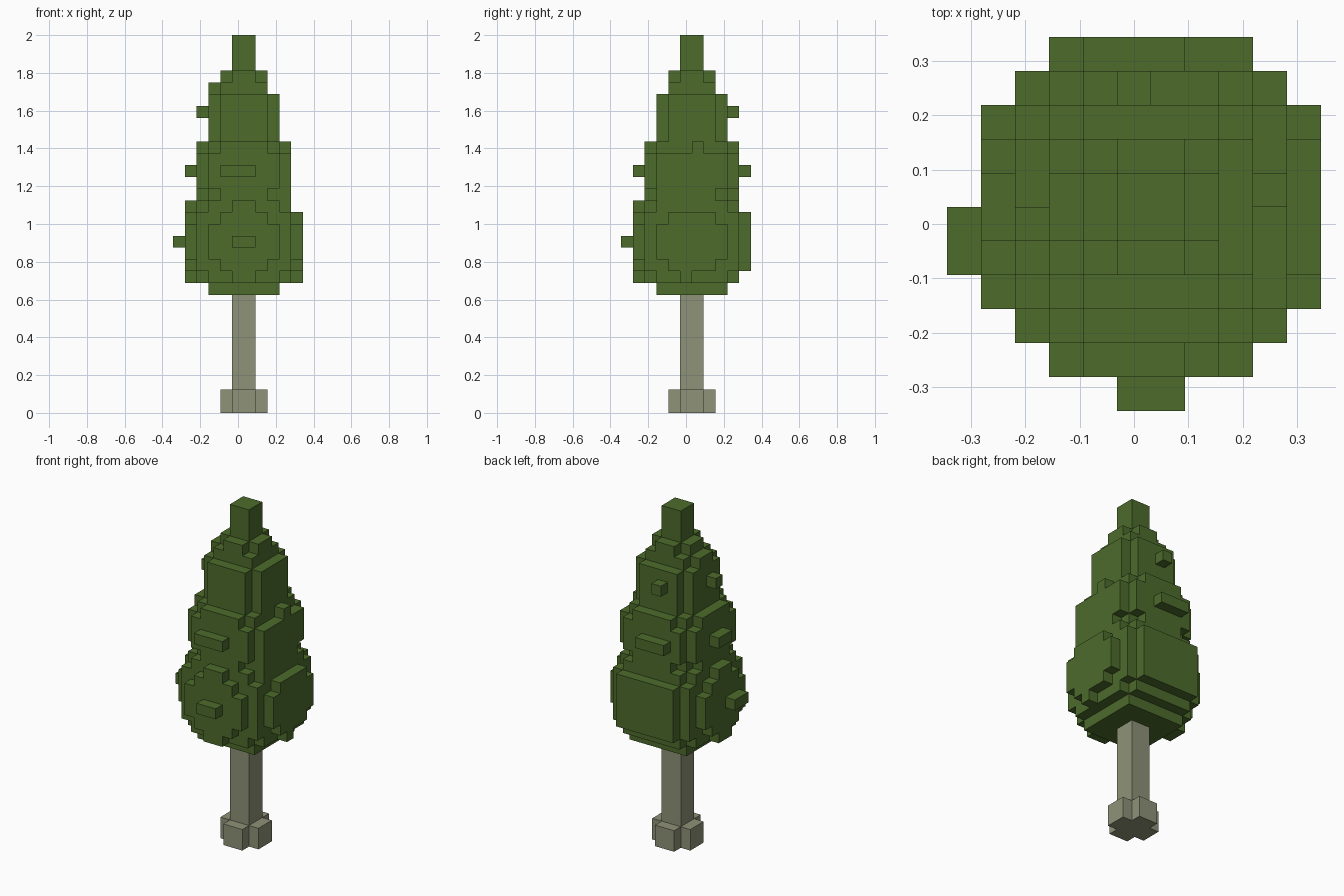
import bpy
import bmesh
from mathutils import Vector

if "Cube" in bpy.data.objects:
    bpy.data.objects.remove(bpy.data.objects["Cube"], do_unlink=True)

UNIT = 1 / 16                       # edge of one block
ORIGIN = Vector((UNIT / 2, UNIT / 2, 0))   # the trunk axis


def material(name, rgb):
    mat = bpy.data.materials.new(name)
    mat.use_nodes = True
    mat.diffuse_color = (*rgb, 1)
    mat.node_tree.nodes["Principled BSDF"].inputs["Base Color"].default_value = (*rgb, 1)
    return mat


def box(x, y, z):
    """Cells in half-open ranges measured from the trunk axis."""
    return {(a, b, c) for a in range(*x) for b in range(*y) for c in range(*z)}


def ball(level, limit):
    """Cells whose centres lie in a sphere centred on the axis."""
    return {(a, b, c) for a, b, c in box((-6, 6), (-6, 6), (level - 6, level + 7))
            if (a + .5) ** 2 + (b + .5) ** 2 + (c - level) ** 2 < limit}


def build(name, cells, mat):
    """Skin a set of cells with outward quads, skipping hidden sides."""
    bm = bmesh.new()
    verts = {}

    def vert(p):
        key = tuple(p)
        if key not in verts:
            verts[key] = bm.verts.new(ORIGIN + Vector(key) * UNIT)
        return verts[key]

    for cell in sorted(cells):
        for axis in range(3):
            u, v = (axis + 1) % 3, (axis + 2) % 3
            for side in (0, 1):
                near = list(cell)
                near[axis] += 2 * side - 1
                if tuple(near) in cells:
                    continue
                corners = []
                for du, dv in ((0, 0), (1, 0), (1, 1), (0, 1)):
                    p = list(cell)
                    p[axis] += side
                    p[u] += du
                    p[v] += dv
                    corners.append(vert(p))
                bm.faces.new(corners if side else corners[::-1])
    mesh = bpy.data.meshes.new(name)
    bm.to_mesh(mesh)
    bm.free()
    mesh.materials.append(mat)
    obj = bpy.data.objects.new(name, mesh)
    bpy.context.scene.collection.objects.link(obj)


leaf_green = material("leaf green", (0.073, 0.147, 0.024))
bark_grey = material("bark grey", (0.275, 0.287, 0.188))

# Trunk with a cross-shaped foot
trunk = box((-1, 1), (-1, 1), (0, 10))
trunk |= box((-2, 2), (-1, 1), (0, 2)) | box((-1, 1), (-2, 2), (0, 2))
build("trunk", trunk, bark_grey)

# Three stacked tiers of foliage
crown = ball(14, 29.6) | ball(20, 20.4) | ball(25, 11.6)

# Flat underside, and trimmed tier edges
crown = {c for c in crown if c[2] > 10 or (c[2] == 10 and max(abs(c[0] + .5), abs(c[1] + .5)) < 3)}
crown -= box((4, 5), (-6, 6), (17, 18)) | box((4, 5), (0, 6), (11, 12))
crown -= box((-6, 6), (4, 5), (17, 18)) | box((-6, 6), (4, 5), (11, 12))
crown -= box((2, 3), (-6, 6), (27, 28)) | box((-6, 6), (2, 3), (27, 28))
crown -= box((-6, 6), (-3, -2), (27, 28))
crown -= box((3, 4), (-6, 6), (22, 23))

# Broad flat plates of leaves
crown |= box((3, 4), (-3, 2), (17, 22)) | box((3, 4), (0, 1), (22, 23))
crown |= box((-3, 3), (4, 5), (12, 17))
crown |= box((-2, 2), (-3, -2), (23, 27)) | box((2, 3), (-2, 2), (23, 27))

# Small twigs poking out of each tier
crown |= box((-1, 1), (-6, -5), (14, 15)) | box((-6, -5), (-2, 0), (14, 15))
crown |= box((-2, 1), (-5, -4), (20, 21)) | box((-5, -4), (-1, 1), (20, 21))
crown |= box((-2, 1), (4, 5), (20, 21))
crown |= box((-1, 0), (3, 4), (25, 26)) | box((-4, -3), (-1, 0), (25, 26))

# Pointed tip
crown |= box((-1, 1), (-1, 1), (29, 32))
build("foliage", crown, leaf_green)
